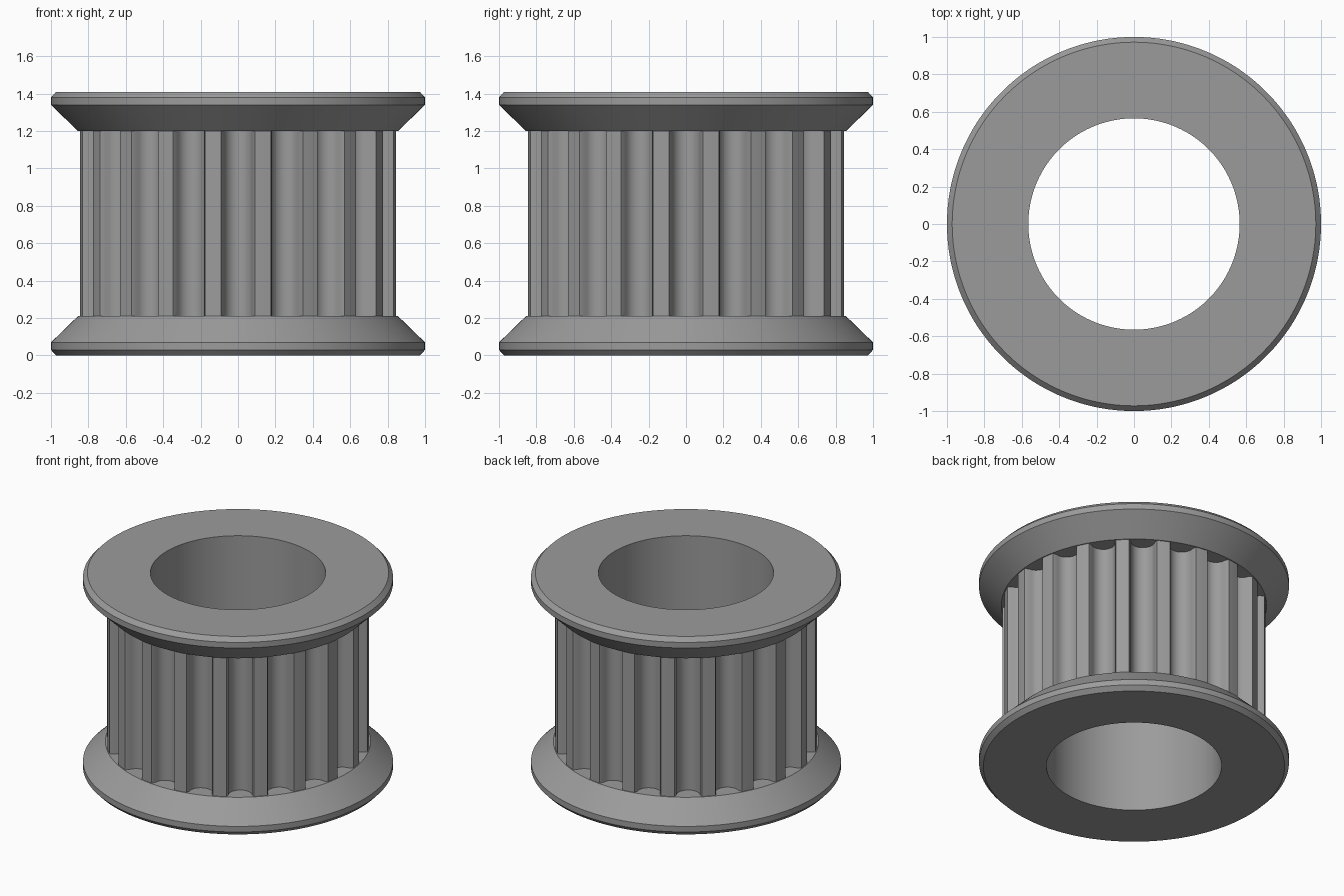
import bpy, bmesh, math

if "Cube" in bpy.data.objects:
    bpy.data.objects.remove(bpy.data.objects["Cube"])

TEETH = 20
R_BORE, R_HUB = 0.565, 0.85
ARC_R, ARC_C = 0.077, 0.822      # round groove floor: radius, centre distance
LIP = 0.09                       # half width of the groove mouth

# One tooth pitch as (angle, radius): groove lip, round floor, lip, then the land
pitch = [(-math.asin(LIP / R_HUB), R_HUB)]
for i in range(11):
    a = math.pi * i / 10
    x, y = -ARC_R * math.cos(a), ARC_C - ARC_R * math.sin(a)
    pitch.append((math.atan2(x, y), math.hypot(x, y)))
lip = math.asin(LIP / R_HUB)
step = 2 * math.pi / TEETH
pitch += [(lip + (step - 2 * lip) * t / 3, R_HUB) for t in range(3)]
outline = [(k * step + a, r) for k in range(TEETH) for a, r in pitch]

# Rings from the bottom of the bore, over the outside, to the top of the bore
# (radius None means the toothed outline)
rings = [(R_BORE, 0), (0.972, 0), (1, 0.03), (1, 0.07), (0.856, 0.21), (None, 0.21),
         (None, 1.20), (0.856, 1.20), (1, 1.34), (1, 1.38), (0.972, 1.41), (R_BORE, 1.41)]

bm = bmesh.new()
loops = [[bm.verts.new(((radius or r) * math.sin(a), -(radius or r) * math.cos(a), z))
          for a, r in outline] for radius, z in rings]
n = len(outline)
for low, high in zip(loops, loops[1:] + loops[:1]):
    for i in range(n):
        j = (i + 1) % n
        bm.faces.new((low[i], low[j], high[j], high[i]))
bmesh.ops.recalc_face_normals(bm, faces=bm.faces[:])

mesh = bpy.data.meshes.new("toothed_pulley")
bm.to_mesh(mesh)
bm.free()

# Plain grey metal
metal = bpy.data.materials.new("grey metal")
metal.diffuse_color = (0.33, 0.33, 0.33, 1)
metal.use_nodes = True
metal.node_tree.nodes["Principled BSDF"].inputs["Base Color"].default_value = metal.diffuse_color
mesh.materials.append(metal)

pulley = bpy.data.objects.new("toothed_pulley", mesh)
bpy.context.collection.objects.link(pulley)
bpy.context.view_layer.objects.active = pulley
pulley.select_set(True)
bpy.ops.object.shade_smooth_by_angle(angle=math.radians(30))
